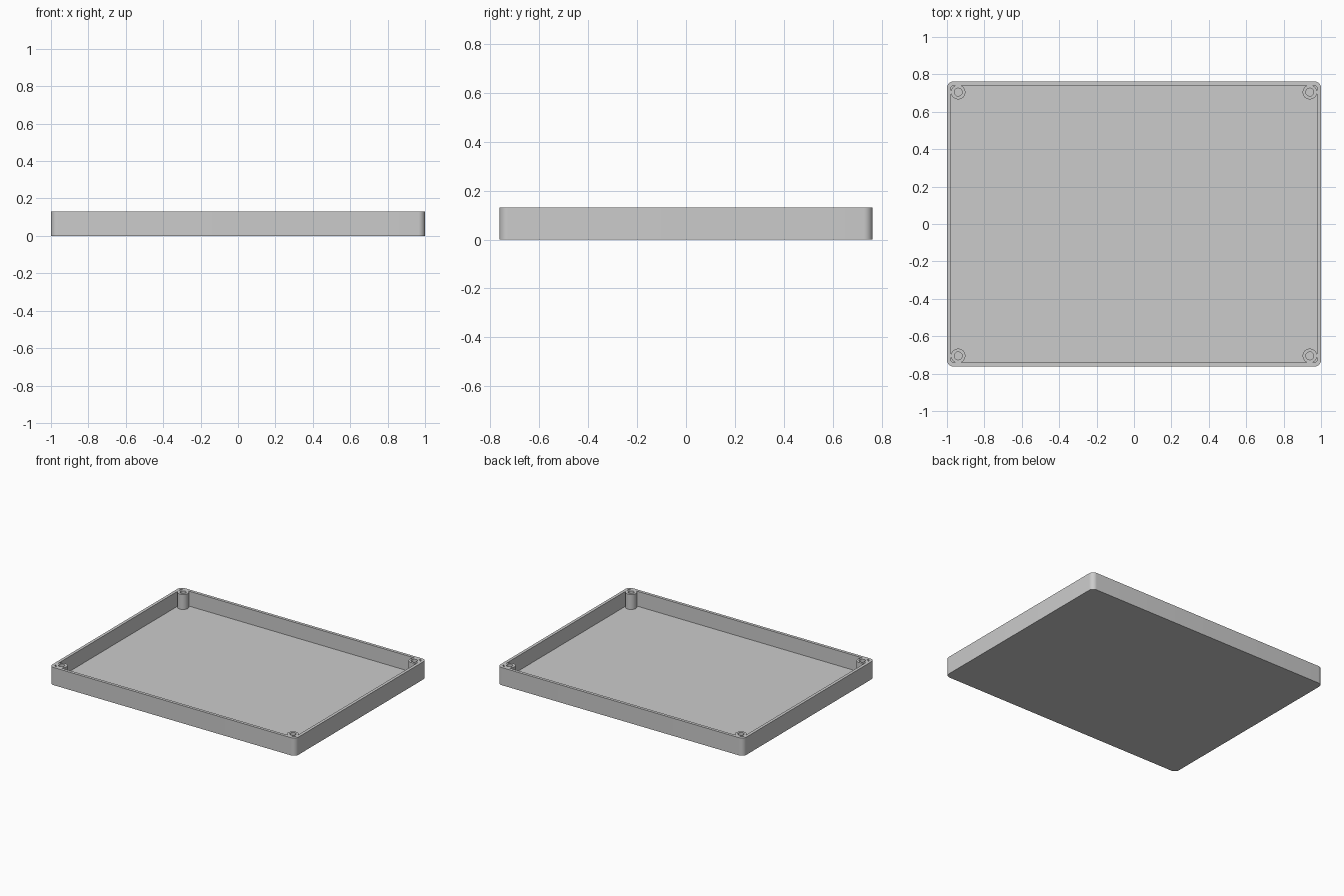
import bpy, bmesh, math

W, D, H = 2.0, 1.525, 0.13      # overall size
WALL, FLOOR = 0.022, 0.02       # thicknesses
BOSS_X, BOSS_Y = 0.94, 0.705    # screw post centres
BOSS_R, HOLE_R = 0.0385, 0.021

cube = bpy.data.objects.get("Cube")
if cube:
    bpy.data.objects.remove(cube, do_unlink=True)

grey = bpy.data.materials.new("plain grey")
grey.use_nodes = True
colour = (0.6, 0.6, 0.6, 1)
grey.diffuse_color = colour
grey.node_tree.nodes["Principled BSDF"].inputs["Base Color"].default_value = colour


def prism(name, outline, z0, z1):
    """Closed solid made by raising an outline from z0 to z1."""
    bm = bmesh.new()
    base = bm.faces.new([bm.verts.new((x, y, z0)) for x, y in outline])
    raised = bmesh.ops.extrude_face_region(bm, geom=[base])["geom"]
    for v in raised:
        if isinstance(v, bmesh.types.BMVert):
            v.co.z = z1
    bmesh.ops.recalc_face_normals(bm, faces=bm.faces)
    mesh = bpy.data.meshes.new(name)
    bm.to_mesh(mesh)
    bm.free()
    mesh.materials.append(grey)
    obj = bpy.data.objects.new(name, mesh)
    bpy.context.collection.objects.link(obj)
    return obj


def circle(cx, cy, r, n=40):
    return [(cx + r * math.cos(math.tau * i / n), cy + r * math.sin(math.tau * i / n))
            for i in range(n)]


def rounded_rect(w, d, r, steps=10):
    points = []
    for k, (sx, sy) in enumerate([(1, 1), (-1, 1), (-1, -1), (1, -1)]):
        for i in range(steps + 1):
            a = math.pi / 2 * (k + i / steps)
            points.append((sx * (w / 2 - r) + r * math.cos(a),
                           sy * (d / 2 - r) + r * math.sin(a)))
    return points


def combine(target, tool, operation):
    mod = target.modifiers.new(tool.name, "BOOLEAN")
    mod.operation, mod.object, mod.solver = operation, tool, "EXACT"
    tool.hide_render = True
    tool.hide_set(True)
    bpy.context.view_layer.objects.active = target
    bpy.ops.object.modifier_apply(modifier=mod.name)
    bpy.data.objects.remove(tool, do_unlink=True)


# Open tray with rounded corners
tray = prism("tray", rounded_rect(W, D, 0.036), 0, H)
cavity = prism("cavity", rounded_rect(W - 2 * WALL, D - 2 * WALL, 0.014), FLOOR, H + 0.1)

# Leave a post standing in each corner of the cavity, then drill it
corners = [(x, y) for x in (-BOSS_X, BOSS_X) for y in (-BOSS_Y, BOSS_Y)]
for x, y in corners:
    combine(cavity, prism("screw_post", circle(x, y, BOSS_R), -0.1, H + 0.2), "DIFFERENCE")
combine(tray, cavity, "DIFFERENCE")
for x, y in corners:
    combine(tray, prism("screw_hole", circle(x, y, HOLE_R), FLOOR, H + 0.1), "DIFFERENCE")

# Smooth rounded corners and posts, crisp rims
bpy.ops.object.select_all(action="DESELECT")
tray.select_set(True)
bpy.context.view_layer.objects.active = tray
bpy.ops.object.shade_smooth_by_angle(angle=math.radians(30))
